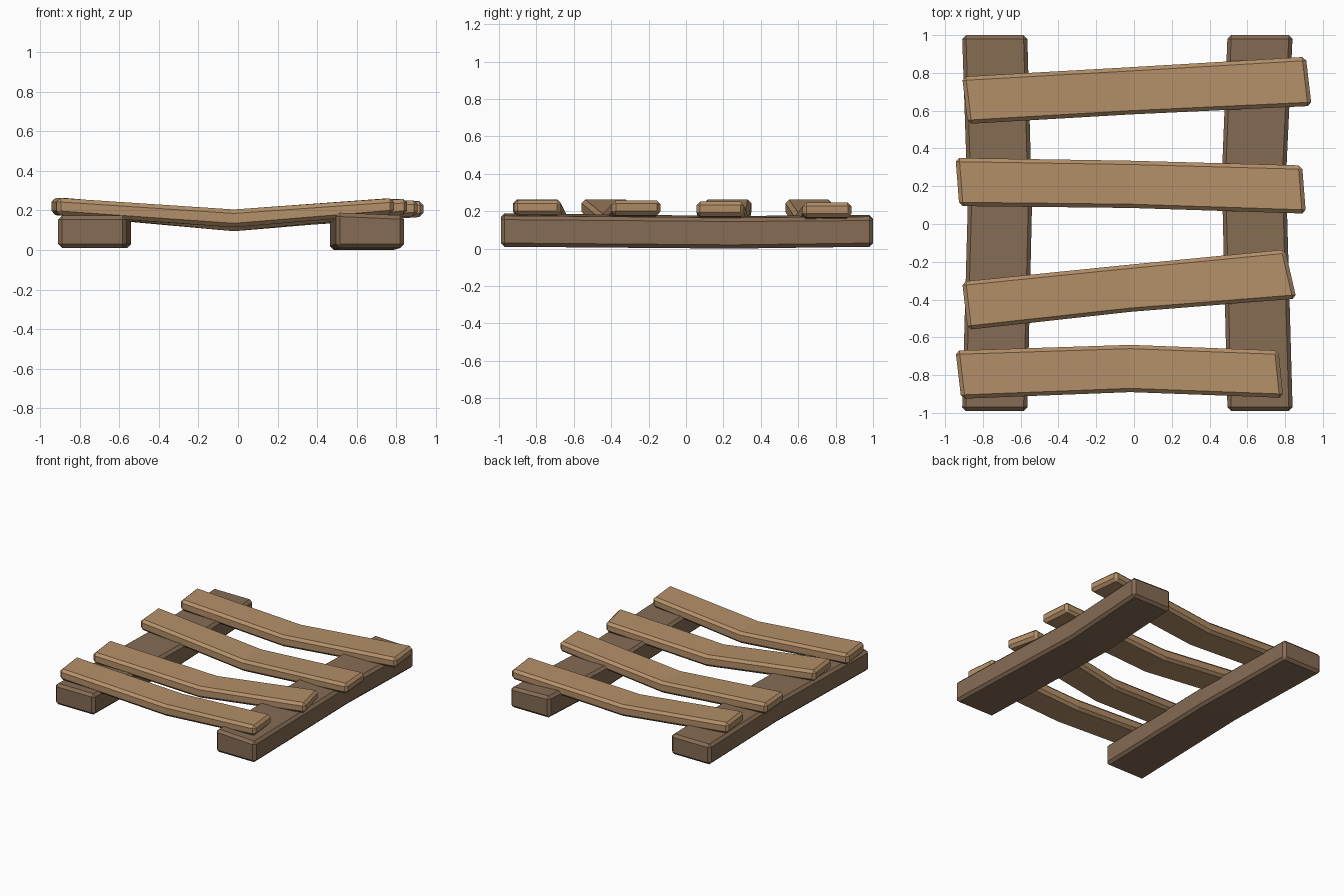
import bpy, bmesh

if "Cube" in bpy.data.objects:
    bpy.data.objects.remove(bpy.data.objects["Cube"])


def material(name, color):
    m = bpy.data.materials.new(name)
    m.diffuse_color = (*color, 1)
    m.use_nodes = True
    m.node_tree.nodes["Principled BSDF"].inputs["Base Color"].default_value = m.diffuse_color
    return m


PLANK = material("light wood", (0.456, 0.279, 0.141))
RAIL = material("dark wood", (0.238, 0.150, 0.089))


def timber(name, rings, mat, bevel):
    """Loft four-cornered rings into a solid and chamfer its sharp edges."""
    bm = bmesh.new()
    loops = [[bm.verts.new(c) for c in ring] for ring in rings]
    for a, b in zip(loops, loops[1:]):
        for i in range(4):
            j = (i + 1) % 4
            bm.faces.new((a[i], a[j], b[j], b[i]))
    bm.faces.new(loops[0][::-1])
    bm.faces.new(loops[-1])
    bmesh.ops.recalc_face_normals(bm, faces=bm.faces[:])
    me = bpy.data.meshes.new(name)
    bm.to_mesh(me)
    bm.free()
    me.materials.append(mat)
    ob = bpy.data.objects.new(name, me)
    bpy.context.collection.objects.link(ob)
    mod = ob.modifiers.new("chamfer", 'BEVEL')
    mod.width = bevel
    mod.segments = 1
    mod.limit_method = 'ANGLE'
    mod.angle_limit = 0.7


def rail_ring(y, x0, x1, z0, za, zb):
    return [(x0, y, z0), (x1, y, z0), (x1, y, zb), (x0, y, za)]


# Two base rails, each slightly bowed
timber("left_rail", [
    rail_ring(-0.99, -0.91, -0.565, 0.01, 0.175, 0.175),
    rail_ring(0.10, -0.88, -0.54, 0.01, 0.175, 0.17),
    rail_ring(1.0, -0.91, -0.565, 0.015, 0.175, 0.175)], RAIL, 0.02)
timber("right_rail", [
    rail_ring(-0.99, 0.495, 0.84, 0.01, 0.19, 0.175),
    rail_ring(0.25, 0.465, 0.805, 0.0, 0.175, 0.165),
    rail_ring(1.0, 0.495, 0.84, 0.01, 0.18, 0.17)], RAIL, 0.02)


def plank_ring(back, front, z0, z1):
    (xb, yb), (xf, yf) = back, front
    return [(xb, yb, z0), (xf, yf, z0), (xf, yf, z1), (xb, yb, z1)]


# Sagging planks: left back/front, middle back y, right back/front, middle top z, right top z
planks = [
    ((-0.91, 0.78), (-0.88, 0.53), 0.83, (0.91, 0.885), (0.94, 0.625), 0.19, 0.248),
    ((-0.945, 0.35), (-0.925, 0.095), 0.335, (0.89, 0.31), (0.91, 0.055), 0.185, 0.253),
    ((-0.91, -0.305), (-0.88, -0.56), -0.215, (0.80, -0.135), (0.86, -0.395), 0.185, 0.26),
    ((-0.945, -0.67), (-0.915, -0.925), -0.64, (0.765, -0.67), (0.79, -0.92), 0.205, 0.262),
]
for n, (lb, lf, my, rb, rf, mz, rz) in enumerate(planks):
    timber(f"plank_{n + 1}", [
        plank_ring(lb, lf, 0.178, 0.264),
        plank_ring((-0.02, my), (-0.02, my - 0.25), mz - 0.09, mz),
        plank_ring(rb, rf, rz - 0.08, rz)], PLANK, 0.02)
